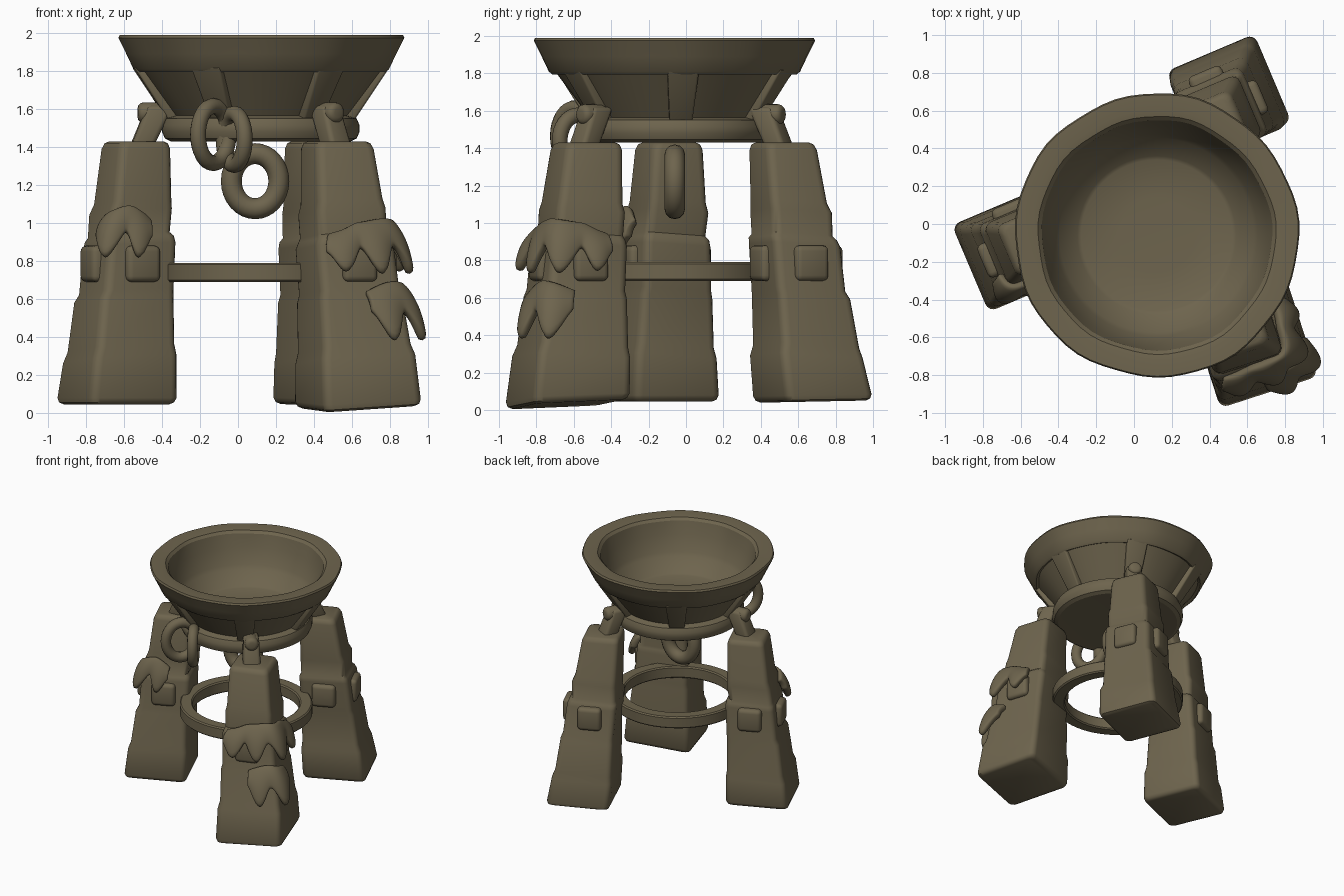
import bpy, bmesh, math, random
from mathutils import Vector, Matrix

if "Cube" in bpy.data.objects:
    bpy.data.objects.remove(bpy.data.objects["Cube"])

random.seed(4)
CX, CY = 0.12, -0.06          # bowl axis
stone = bpy.data.materials.new("olive brown stone")
stone.diffuse_color = (0.155, 0.128, 0.075, 1)
stone.use_nodes = True
stone.node_tree.nodes["Principled BSDF"].inputs["Base Color"].default_value = stone.diffuse_color


def finish(name, bm, bevel=0, seg=3, solid=0, subsurf=0, angle=40):
    bmesh.ops.recalc_face_normals(bm, faces=bm.faces)
    me = bpy.data.meshes.new(name)
    bm.to_mesh(me)
    bm.free()
    me.materials.append(stone)
    ob = bpy.data.objects.new(name, me)
    bpy.context.collection.objects.link(ob)
    if solid:
        m = ob.modifiers.new("Solidify", 'SOLIDIFY')
        m.thickness, m.offset = solid, 0
    if bevel:
        m = ob.modifiers.new("Bevel", 'BEVEL')
        m.width, m.segments, m.limit_method = bevel, seg, 'ANGLE'
        m.angle_limit = math.radians(35)
    if subsurf:
        m = ob.modifiers.new("Subsurf", 'SUBSURF')
        m.levels = m.render_levels = subsurf
    bpy.ops.object.select_all(action='DESELECT')
    ob.select_set(True)
    bpy.context.view_layer.objects.active = ob
    bpy.ops.object.convert(target='MESH')
    bpy.ops.object.shade_smooth_by_angle(angle=math.radians(angle))
    return ob


def loft(bm, rings, cap=True, closed=False):
    vs = [[bm.verts.new(p) for p in r] for r in rings]
    n = len(vs[0])
    pairs = list(zip(vs, vs[1:])) + ([(vs[-1], vs[0])] if closed else [])
    for a, b in pairs:
        for i in range(n):
            j = (i + 1) % n
            bm.faces.new((a[i], a[j], b[j], b[i]))
    if cap:
        bm.faces.new(vs[0])
        bm.faces.new(vs[-1])


def lathe(name, profile, closed=False, n=64, wobble=0.0, angle=40):
    bm = bmesh.new()
    rings = []
    for r, z in profile:
        ring = []
        for i in range(n):
            a = 2 * math.pi * i / n
            w = 1 + wobble * (math.sin(5 * a + 1) + math.sin(11 * a)) * (r > 0.6)
            ring.append((CX + r * w * math.cos(a), CY + r * w * math.sin(a), z))
        rings.append(ring)
    loft(bm, rings, cap=not closed, closed=closed)
    return finish(name, bm, angle=angle)


def polar(deg, r, t, z):
    """Point at radius r, sideways offset t, height z around the bowl axis."""
    a = math.radians(deg)
    return (CX + r * math.cos(a) - t * math.sin(a), CY + r * math.sin(a) + t * math.cos(a), z)


def radial_bar(name, deg, lo, hi, bevel):
    """Bar between two sections (z, inner r, outer r, half width)."""
    bm = bmesh.new()
    loft(bm, [[polar(deg, r, t, z) for r, t in ((r0, -w), (r1, -w), (r1, w), (r0, w))]
              for z, r0, r1, w in (lo, hi)])
    return finish(name, bm, bevel=bevel)


def link(name, centre, yaw, half_w, half_h, tube):
    """Upright oval chain link whose plane contains z and the yaw direction."""
    bm = bmesh.new()
    d = Vector((math.cos(math.radians(yaw)), math.sin(math.radians(yaw)), 0))
    side = Vector((-d.y, d.x, 0))
    rings = []
    for i in range(32):
        a = 2 * math.pi * i / 32
        out = d * math.cos(a) + Vector((0, 0, math.sin(a)))
        mid = Vector(centre) + d * half_w * math.cos(a) + Vector((0, 0, half_h * math.sin(a)))
        rings.append([mid + tube * (out * math.cos(b) + side * math.sin(b))
                      for b in [2 * math.pi * k / 12 for k in range(12)]])
    loft(bm, rings, cap=False, closed=True)
    return finish(name, bm, angle=80)


# Bowl with rim, recessed wall and round foot
lathe("bowl", [(0.3, 1.435), (0.475, 1.43), (0.505, 1.445), (0.52, 1.48), (0.52, 1.515), (0.505, 1.55),
               (0.47, 1.56), (0.455, 1.565), (0.635, 1.805), (0.655, 1.795), (0.672, 1.81), (0.71, 1.89),
               (0.752, 1.975), (0.745, 1.99), (0.66, 1.99), (0.63, 1.985), (0.61, 1.965),
               (0.585, 1.86), (0.535, 1.73), (0.515, 1.70), (0.42, 1.60), (0.40, 1.59), (0.2, 1.58)],
      wobble=0.005, angle=28)
for k in range(6):
    radial_bar(f"bowl_rib_{k + 1}", 4 + 60 * k, (1.54, 0.42, 0.49, 0.06), (1.82, 0.6, 0.675, 0.085), 0.012)

# Flat hoop tying the legs together
lathe("leg_hoop", [(0.42, 0.70), (0.43, 0.69), (0.51, 0.69), (0.52, 0.70), (0.52, 0.78), (0.51, 0.79),
                   (0.43, 0.79), (0.42, 0.78)], closed=True)

# Chain links
link("chain_link_hanging", (0.09, -0.06, 1.22), 0, 0.125, 0.145, 0.055)
link("chain_link_left", (-0.13, -0.59, 1.465), 230, 0.125, 0.15, 0.042)
link("chain_link_right", (-0.02, -0.58, 1.44), 300, 0.11, 0.135, 0.042)

# bottom centre, top centre, bottom side, top side, rotation, bracket angle, base tilt (x, y), peg faces
LEGS = {
    "left": ((-0.64, -0.14), (-0.535, -0.09), 0.505, 0.29, 23, 184, (0.0, 0.0), (90, 180, 270)),
    "back": ((0.505, 0.68), (0.425, 0.515), 0.51, 0.29, 23, 63, (0.0, 0.02), (0, 90, 270)),
    "front": ((0.635, -0.635), (0.52, -0.53), 0.55, 0.315, 18, 309, (0.05, 0.06), (0, 270)),
}
TOP = 1.43


def leg_at(leg, z):
    b, t, sb, st = leg[:4]
    f = z / TOP
    return b[0] + (t[0] - b[0]) * f, b[1] + (t[1] - b[1]) * f, (sb + (st - sb) * f) / 2


def rounded_square(h, rad):
    """Points of a square with rounded corners, half side h."""
    pts = []
    for k in range(4):
        c = math.radians(45 + 90 * k)
        ox, oy = [(h - rad) * math.copysign(1, f(c)) for f in (math.cos, math.sin)]
        for s in range(5):
            a = math.radians(90 * k + 22.5 * s)
            pts.append((ox + rad * math.cos(a), oy + rad * math.sin(a)))
    return pts


def build_leg(name, leg):
    # Tapered stone pillar with stepped courses and rounded edges
    bm = bmesh.new()
    rings = []
    ca, sa = math.cos(math.radians(leg[4])), math.sin(math.radians(leg[4]))
    steps = ((0, 0.88), (0.012, 0.96), (0.04, 1.0), (0.28, 1.03), (0.34, 0.99), (0.60, 1.01), (0.64, 0.98),
             (0.88, 1.05), (0.915, 1.03), (0.935, 0.96), (1.06, 1.02), (1.11, 0.98), (1.39, 1.0),
             (1.42, 0.94), (TOP, 0.82))
    for z, s in steps:
        x, y, h = leg_at(leg, z)
        dx, dy = [random.uniform(-0.006, 0.006) if 0.1 < z < 1.3 else 0 for _ in range(2)]
        ring = []
        for px, py in rounded_square(h * s, 0.045):
            u, v = px * ca - py * sa, px * sa + py * ca
            base = 0.045 + leg[6][0] * u + leg[6][1] * v - (0.015 if leg[6][0] else 0)
            zz = z + base * max(0, 1 - z / 0.3)
            if 0.2 < z < 1.2:
                zz += 0.06 * u - 0.05 * v
            ring.append((x + u + dx, y + v + dy, zz))
        rings.append(ring)
    loft(bm, rings)
    finish(f"{name}_leg", bm, angle=45)

    # Square pegs standing out of the leg sides
    x, y, h = leg_at(leg, 0.79)
    for k in leg[7]:
        bm = bmesh.new()
        bmesh.ops.create_cube(bm, size=1, matrix=Matrix.Translation((x, y, 0.785))
                              @ Matrix.Rotation(math.radians(leg[4] + k), 4, 'Z')
                              @ Matrix.Translation((h - 0.03, 0, 0))
                              @ Matrix.Diagonal((0.15, 0.19, 0.19, 1)))
        finish(f"{name}_leg_peg_{k}", bm, bevel=0.03)

    # Bracket leaning in to the bowl, with a round pin
    deg = leg[5]
    radial_bar(f"{name}_bracket", deg, (1.40, 0.57, 0.69, 0.07), (1.62, 0.46, 0.60, 0.06), 0.025)
    bm = bmesh.new()
    d = Vector((math.cos(math.radians(deg)), math.sin(math.radians(deg)), 0))
    mat = Matrix.Translation(polar(deg, 0.57, 0, 1.58)) @ d.to_track_quat('Z', 'Y').to_matrix().to_4x4()
    bmesh.ops.create_cone(bm, cap_ends=True, segments=20, radius1=0.055, radius2=0.055, depth=0.16, matrix=mat)
    finish(f"{name}_bracket_pin", bm, bevel=0.03)


def drape(name, leg, a0, a1, top, crest, length, tips, flare):
    """Hanging moss with drooping tips, wrapped round a leg between two angles."""
    bm = bmesh.new()
    nu, nv = tips * 8, 6
    grid = []
    for i in range(nu + 1):
        u = i / nu
        a = math.radians(a0 + (a1 - a0) * u)
        b = a - math.radians(leg[4])
        tip = 0.5 - 0.5 * math.cos(2 * math.pi * tips * u)
        arch = math.sin(math.pi * u)
        z0 = top + crest * arch
        drop = length * (0.45 + 0.55 * tip) * (0.6 + 0.4 * arch)
        row = []
        for j in range(nv + 1):
            v = j / nv
            z = z0 - drop * v ** 1.4
            x, y, h = leg_at(leg, z)
            r = h / (abs(math.cos(b)) ** 7 + abs(math.sin(b)) ** 7) ** (1 / 7)
            r += flare * (0.1 + 0.9 * math.sin(min(1, v * 1.2) * math.pi / 2)) * (0.6 + 0.4 * tip)
            row.append(bm.verts.new((x + r * math.cos(a), y + r * math.sin(a), z)))
        grid.append(row)
    for p, q in zip(grid, grid[1:]):
        for j in range(nv):
            bm.faces.new((p[j], q[j], q[j + 1], p[j + 1]))
    finish(name, bm, solid=0.055, subsurf=1, angle=70)


for name, leg in LEGS.items():
    build_leg(name, leg)

# Moss hanging on the front and left legs
drape("front_leg_upper_moss", LEGS["front"], 250, 400, 0.92, 0.09, 0.29, 4, 0.085)
drape("front_leg_lower_moss", LEGS["front"], 292, 358, 0.62, 0.06, 0.33, 2, 0.09)
drape("left_leg_moss", LEGS["left"], 230, 300, 1.0, 0.08, 0.28, 2, 0.07)
